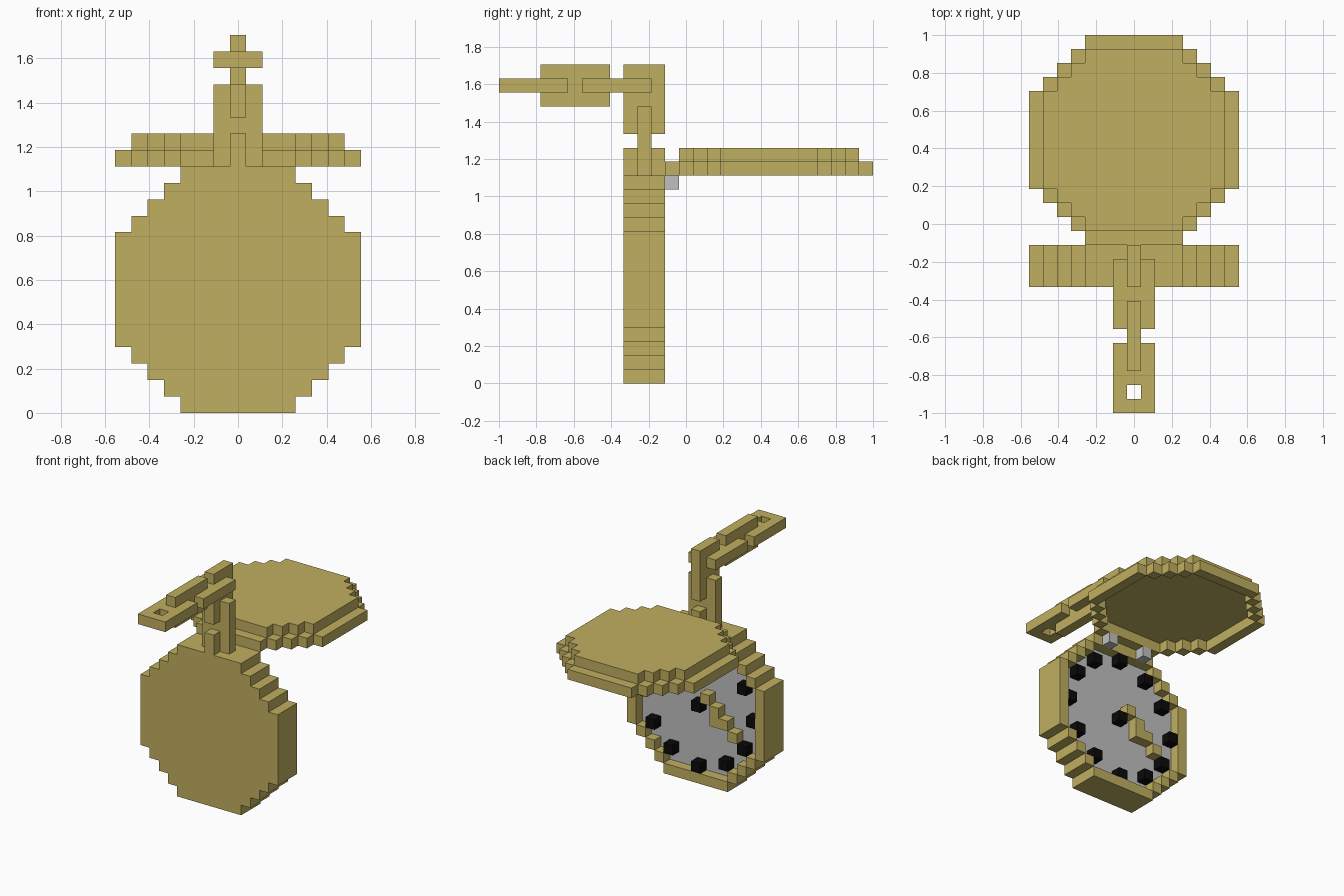
import bpy
import bmesh
from mathutils import Vector

cube = bpy.data.objects.get("Cube")
if cube:
    bpy.data.objects.remove(cube, do_unlink=True)

S = 2 / 27  # block size


def material(name, rgb):
    m = bpy.data.materials.new(name)
    m.use_nodes = True
    m.diffuse_color = (*rgb, 1)
    bsdf = next(n for n in m.node_tree.nodes if n.type == 'BSDF_PRINCIPLED')
    bsdf.inputs["Base Color"].default_value = (*rgb, 1)
    bsdf.inputs["Roughness"].default_value = 0.8
    return m


gold = material("gold", (0.53, 0.43, 0.115))
grey = material("grey", (0.53, 0.53, 0.53))
black = material("black", (0.003, 0.003, 0.003))

# Round outline, 15 blocks across: half width of each row
HALF = [3, 4, 5, 6] + [7] * 7 + [6, 5, 4, 3]
disc = {(x, r) for r, h in enumerate(HALF) for x in range(-h, h + 1)}
inner = {(x, r) for x, r in disc
         if {(x - 1, r), (x + 1, r), (x, r - 1), (x, r + 1)} <= disc}
ring = disc - inner


def upright(shape, y):
    return {(x, y, r) for x, r in shape}


def flat(shape, z):
    return {(x, r + 12, z) for x, r in shape}


def link(centre, long_axis, wide_axis):
    """Chain link of 3 x 5 blocks with a crossbar in the middle."""
    cells = set()
    for a in range(-2, 3):
        for b in (-1, 0, 1):
            if b == 0 and abs(a) == 1:
                continue
            c = list(centre)
            c[long_axis] += a
            c[wide_axis] += b
            cells.add(tuple(c))
    return cells


# Dial details, seen from the back, where the dial's right is -x
marks = {(0, 7)}
for a, b in ((0, 6), (3, 5), (5, 3), (6, 0)):
    marks |= {(sx * a, 7 + sz * b) for sx in (-1, 1) for sz in (-1, 1)}
hands = {(-u, 7 + v) for u, v in ((1, 1), (2, 0), (2, -1), (3, -1), (4, -2))}

parts = {
    "case": (gold, upright(disc, 9) | upright(ring, 10) | upright(ring, 11)),
    "dial": (grey, upright(inner, 10)),
    "hour_marks": (black, upright(marks, 11)),
    "hands": (gold, upright(hands, 11)),
    "lid": (gold, flat(ring, 15) | flat(inner, 16)),
    "hinges": (grey, {(-2, 12, 14), (2, 12, 14)}),
    "crown_loop": (gold, {(0, 9, 15), (0, 11, 15), (0, 9, 16), (0, 10, 16), (0, 11, 16)}),
    "chain_link_1": (gold, link((0, 10, 17), 2, 0)),
    "chain_link_2": (gold, link((0, 10, 20), 2, 1)),
    "chain_link_3": (gold, link((0, 8, 21), 1, 0)),
    "chain_link_4": (gold, link((0, 5, 21), 1, 2)),
    "chain_link_5": (gold, link((0, 2, 21), 1, 0)),
}
filled = set().union(*(cells for _, cells in parts.values()))


def build(name, mat, cells):
    """Blocky mesh with only the exposed block sides."""
    bm = bmesh.new()
    for c in sorted(cells):
        mid = Vector((c[0], c[1] + 0.5 - 13.5, c[2] + 0.5))
        for axis in range(3):
            for sign in (-1, 1):
                n = list(c)
                n[axis] += sign
                if tuple(n) in filled:
                    continue
                normal, u, v = Vector(), Vector(), Vector()
                normal[axis] = sign * 0.5
                u[(axis + 1) % 3] = 0.5
                v[(axis + 2) % 3] = 0.5 * sign
                corners = (-u - v, u - v, u + v, v - u)
                bm.faces.new([bm.verts.new((mid + normal + k) * S) for k in corners])
    bmesh.ops.remove_doubles(bm, verts=bm.verts, dist=0.001)
    mesh = bpy.data.meshes.new(name)
    bm.to_mesh(mesh)
    bm.free()
    mesh.materials.append(mat)
    bpy.context.collection.objects.link(bpy.data.objects.new(name, mesh))


for part, (mat, cells) in parts.items():
    build(part, mat, cells)
